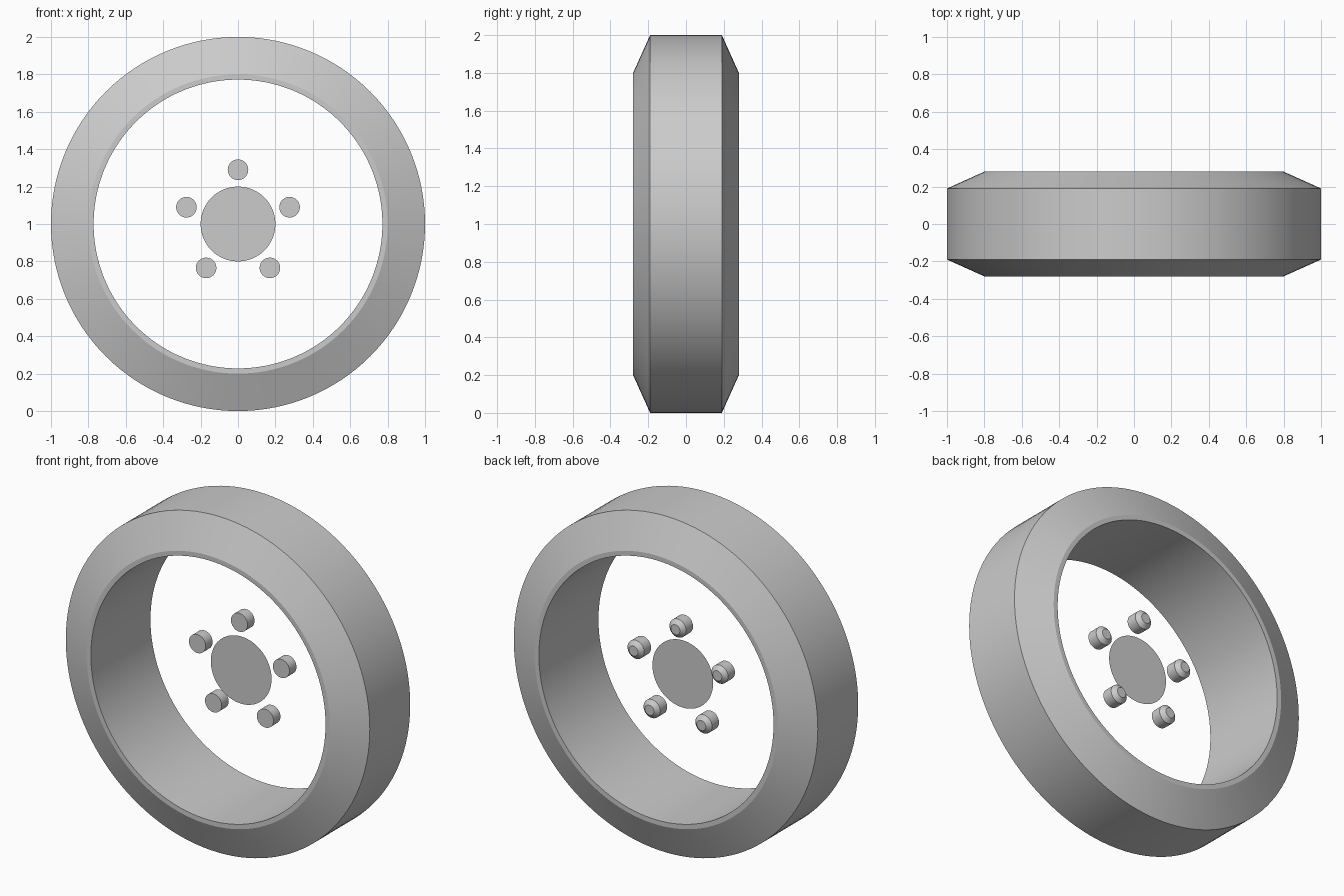
import bpy, bmesh, math
from math import sin, cos, pi

if "Cube" in bpy.data.objects:
    bpy.data.objects.remove(bpy.data.objects["Cube"])

def lathe(name, profile, centre, sides, closed=False):
    """Revolve (radius, y) points about the y axis through centre."""
    bm = bmesh.new()
    rings = []
    for r, y in profile:
        rings.append([bm.verts.new((r * cos(2 * pi * i / sides), y, r * sin(2 * pi * i / sides)))
                      for i in range(sides)])
    pairs = list(zip(rings, rings[1:]))
    if closed:
        pairs.append((rings[-1], rings[0]))
    for a, b in pairs:
        for i in range(sides):
            j = (i + 1) % sides
            bm.faces.new((a[i], a[j], b[j], b[i]))
    if not closed:
        # flat end caps (a single ring becomes a disc)
        bm.faces.new(rings[0])
        if len(rings) > 1:
            bm.faces.new(rings[-1][::-1])
    bmesh.ops.recalc_face_normals(bm, faces=bm.faces)
    me = bpy.data.meshes.new(name)
    bm.to_mesh(me)
    bm.free()
    ob = bpy.data.objects.new(name, me)
    ob.location = centre
    bpy.context.collection.objects.link(ob)
    bpy.ops.object.select_all(action='DESELECT')
    ob.select_set(True)
    bpy.context.view_layer.objects.active = ob
    bpy.ops.object.shade_smooth_by_angle(angle=math.radians(18))
    return ob

# Tyre: flat tread, sloped shoulders, narrow flat lip, open bore
half = [(1.0, 0.19), (0.8, 0.28), (0.772, 0.28)]
tyre_profile = half + [(r, -y) for r, y in reversed(half)]
lathe("tyre", tyre_profile, (0, 0, 1), 128, closed=True)

# Thin hub disc
lathe("hub_disc", [(0.2, 0.0)], (0, 0.03, 1), 64)

# Five studs with tapered rear ends
stud_profile = [(0.055, 0.012), (0.055, 0.077), (0.03, 0.1)]
for k in range(5):
    a = pi / 2 + 2 * pi * k / 5
    lathe(f"wheel_stud_{k + 1}", stud_profile, (0.29 * cos(a), 0, 1 + 0.29 * sin(a)), 32)
